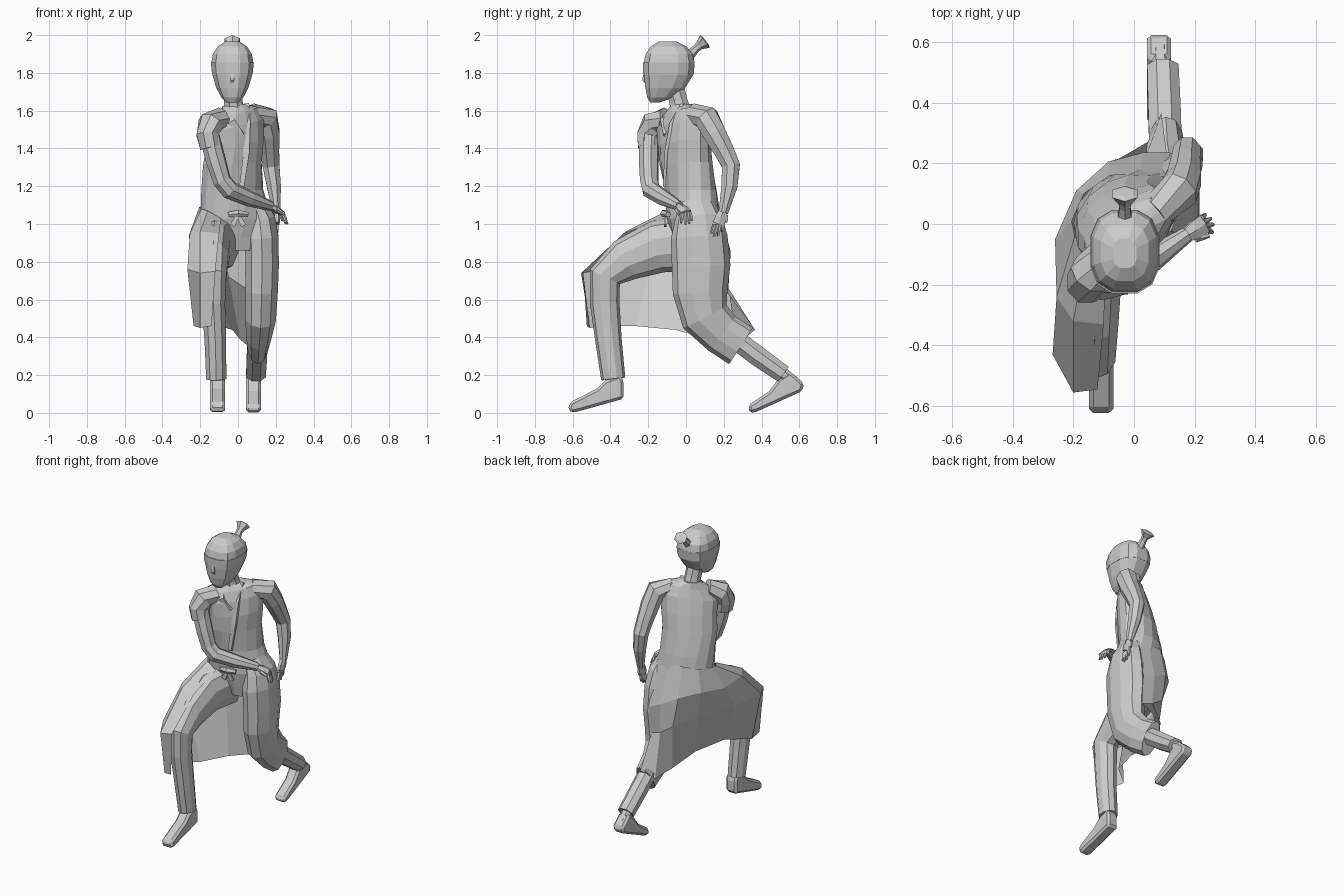
import bpy, bmesh, math
from mathutils import Vector, Matrix


def make(name, bm):
    bmesh.ops.recalc_face_normals(bm, faces=bm.faces)
    me = bpy.data.meshes.new(name)
    bm.to_mesh(me)
    bm.free()
    ob = bpy.data.objects.new(name, me)
    bpy.context.collection.objects.link(ob)
    return ob


def skin(name, rings, closed=True):
    """Bridge rows of points into a surface; closed rows are capped."""
    bm = bmesh.new()
    vs = [[bm.verts.new(p) for p in r] for r in rings]
    n = len(rings[0])
    for a, b in zip(vs, vs[1:]):
        for i in range(n if closed else n - 1):
            j = (i + 1) % n
            bm.faces.new((a[i], a[j], b[j], b[i]))
    if closed:
        bm.faces.new(vs[0])
        bm.faces.new(vs[-1])
    return make(name, bm)


def tube(name, pts, ref=(1, 0, 0), n=8):
    """Limb through (x, y, z, half width[, half depth]); width lies along ref."""
    c = [Vector(p[:3]) for p in pts]
    rings = []
    for i, p in enumerate(pts):
        t = Vector()
        if i > 0:
            t += (c[i] - c[i - 1]).normalized()
        if i < len(c) - 1:
            t += (c[i + 1] - c[i]).normalized()
        t.normalize()
        u = Vector(ref)
        u = (u - t * u.dot(t)).normalized()
        v = t.cross(u)
        angs = [2 * math.pi * (k + 0.5) / n for k in range(n)]
        rings.append([c[i] + u * p[3] * math.cos(a) + v * p[-1] * math.sin(a) for a in angs])
    return skin(name, rings)


def stack(name, rows, n=12, power=1.0):
    """Level rings: x, y, z, rx, ry, yaw degrees, sideways tilt."""
    rings = []
    for x, y, z, rx, ry, yaw, tilt in rows:
        ring = []
        for k in range(n):
            a = 2 * math.pi * (k + 0.5) / n
            s, c = math.sin(a), math.cos(a)
            lx = rx * math.copysign(abs(c) ** power, c)
            ly = ry * math.copysign(abs(s) ** power, s)
            ring.append(Matrix.Rotation(math.radians(yaw), 3, 'Z') @ Vector((lx, ly, tilt * lx))
                        + Vector((x, y, z)))
        rings.append(ring)
    return skin(name, rings)


def foot(name, profile, x, half):
    """Side profile in y, z given thickness along x, with chamfered edges."""
    ob = skin(name, [[(x + s * half, y, z) for y, z in profile] for s in (-1, 1)])
    m = ob.modifiers.new("chamfer", 'BEVEL')
    m.width, m.segments = 0.014, 1


def hand(side, wrist, knuckle, tip, spread, ref):
    """Flat palm, four fingers and a thumb."""
    w, k, t, s = map(Vector, (wrist, knuckle, tip, spread))
    tube(side + "_palm", [(*w, .024, .017), (*w.lerp(k, .5), .035, .02), (*k, .036, .015)], ref, 6)
    for i in range(4):
        o = s * (i - 1.5) / 1.5
        e = t + o * 1.2 + (w - t) * (.12 if i in (0, 3) else 0)
        b = k + o * .8
        tube(f"{side}_finger_{i + 1}", [(*b, .010), (*b.lerp(e, .5), .010), (*e, .006)], ref, 5)
    b = w.lerp(k, .4) - s
    e = k - s * 1.6
    tube(side + "_thumb", [(*b, .013), (*e, .008)], ref, 5)


# torso, twisted so the right shoulder leads
stack("tunic_body", [
    (0, .06, .86, .13, .11, 5, 0), (-.01, .055, .93, .17, .125, 12, 0),
    (-.01, .042, 1.03, .195, .135, 20, 0), (-.03, .025, 1.18, .175, .127, 28, 0),
    (-.03, 0, 1.32, .175, .12, 35, .05), (-.015, -.01, 1.43, .177, .11, 38, .12),
    (-.01, -.02, 1.53, .185, .09, 40, .2), (-.005, -.02, 1.595, .14, .07, 40, .2),
    (-.02, -.025, 1.63, .06, .055, 40, .1)], 14)
# belt knot
tube("belt_knot", [(-.05, -.11, 1.05, .015), (0, -.115, 1.055, .022), (.05, -.095, 1.05, .015)], (0, 0, 1), 6)
for s in (-1, 1):
    tube(f"belt_end_{s}", [(0, -.112, 1.05, .014, .008), (s * .03, -.11, .99, .02, .008)], n=4)
# crossed collar
tube("collar_left", [(.045, -.02, 1.635, .02, .012), (.05, -.08, 1.53, .022, .012),
                     (.045, -.105, 1.38, .022, .012), (.02, -.115, 1.2, .018, .01)], n=4)
tube("collar_right", [(-.07, -.05, 1.62, .02, .012), (-.035, -.13, 1.54, .03, .014),
                      (.02, -.11, 1.47, .02, .012)], n=4)

# head, nose, blindfold and topknot
tube("neck", [(-.02, -.025, 1.58, .06), (-.025, -.04, 1.65, .052), (-.03, -.065, 1.74, .055)])
stack("head", [(-.03, y, z, rx, ry, 0, 0) for y, z, rx, ry in (
    (-.165, 1.643, .03, .025), (-.135, 1.67, .06, .072), (-.11, 1.72, .087, .108),
    (-.092, 1.79, .108, .134), (-.089, 1.85, .115, .139), (-.089, 1.9, .106, .128),
    (-.093, 1.94, .08, .097), (-.097, 1.965, .04, .05))], 12, .76)
stack("blindfold", [(-.03, -.093, 1.80, .111, .138, 0, 0),
                    (-.03, -.091, 1.855, .117, .141, 0, 0)], 12, .76)
tube("nose", [(-.03, -.215, 1.82, .008), (-.03, -.222, 1.765, .015), (-.03, -.212, 1.75, .012)], n=4)
tube("topknot", [(-.03, .02, 1.895, .028), (-.03, .055, 1.93, .02), (-.03, .072, 1.945, .024),
                 (-.03, .1, 1.966, .048, .042), (-.03, .105, 1.97, .03, .025)], n=6)

# right arm, folded across the waist
tube("right_sleeve", [(-.09, -.1, 1.56, .06), (-.145, -.165, 1.53, .075, .07),
                      (-.16, -.193, 1.47, .072, .064), (-.145, -.195, 1.405, .064, .06)], (0, 1, 0))
tube("right_arm", [(-.15, -.195, 1.46, .055), (-.115, -.197, 1.33, .054), (-.085, -.195, 1.23, .05),
                   (-.045, -.185, 1.18, .05), (.06, -.115, 1.135, .043), (.175, -.035, 1.095, .026)],
     (.5, -.8, .3))
hand("right", (.17, -.04, 1.095), (.23, 0, 1.06), (.257, .008, 1.0), (-.01, .024, .005), (-.2, 1, 0))

# left arm, drawn back
tube("left_arm", [(.07, .04, 1.585, .055), (.15, .11, 1.56, .067, .07), (.165, .15, 1.48, .06, .066),
                  (.17, .2, 1.39, .052, .058), (.175, .238, 1.31, .048, .052), (.19, .23, 1.2, .04, .046),
                  (.205, .198, 1.06, .022, .027)])
hand("left", (.205, .197, 1.07), (.205, .172, 1.0), (.205, .16, .935), (0, -.026, -.005), (0, 1, .2))

# right leg, bent forward
tube("right_trouser", [(-.08, .03, .9, .09, .15), (-.125, -.15, .88, .09, .14),
                       (-.13, -.32, .81, .082, .115), (-.13, -.43, .72, .072, .088),
                       (-.13, -.43, .58, .065, .078), (-.12, -.41, .38, .06, .07),
                       (-.115, -.385, .18, .056, .064)], n=10)
tube("right_ankle", [(-.11, -.39, .24, .038), (-.108, -.385, .12, .036, .042)])
foot("right_foot", [(-.43, .17), (-.35, .2), (-.33, .17), (-.33, .075), (-.6, 0), (-.625, .015),
                    (-.615, .055), (-.47, .13)], -.108, .04)

# left leg, stretched back, with the robe panel wrapped round it
tube("left_robe_leg", [(.09, .05, 1.12, .055, .09), (.115, .065, 1.03, .085, .125),
                       (.125, .07, .93, .094, .15),
                       (.127, .08, .78, .094, .155), (.125, .075, .64, .09, .145),
                       (.12, .1, .51, .085, .13), (.11, .19, .42, .07, .115),
                       (.105, .29, .355, .055, .115)], n=10)
tube("left_trouser", [(.105, .22, .42, .058), (.1, .38, .3, .058), (.095, .515, .205, .056, .052)])
tube("left_ankle", [(.09, .47, .24, .038), (.085, .57, .16, .036)])
foot("left_foot", [(.55, .22), (.625, .155), (.615, .115), (.37, .005), (.335, 0), (.33, .04),
                   (.44, .115), (.49, .18)], .082, .04)

# robe skirt: columns from waist to hem, right knee round the back to the left calf
columns = [
    [(-.09, -.11, 1.03), (-.1, -.33, .95), (-.12, -.545, .75), (-.14, -.525, .46)],
    [(-.16, -.1, 1.07), (-.2, -.32, .96), (-.2, -.555, .74), (-.2, -.51, .45)],
    [(-.195, -.04, 1.08), (-.255, -.24, .95), (-.268, -.43, .76), (-.235, -.38, .46)],
    [(-.205, .01, 1.09), (-.26, -.05, .94), (-.24, -.19, .76), (-.1, -.27, .46)],
    [(-.165, .1, 1.1), (-.19, .11, .95), (-.14, .07, .75), (-.03, -.06, .44)],
    [(-.08, .16, 1.12), (-.085, .205, .92), (-.05, .215, .72), (.01, .13, .39)],
    [(.02, .165, 1.12), (.03, .235, .86), (.04, .225, .66), (.045, .27, .36)],
    [(.11, .155, 1.12), (.12, .235, .82), (.11, .215, .64), (.09, .365, .44)],
]
skin("robe_skirt", columns, closed=False)
